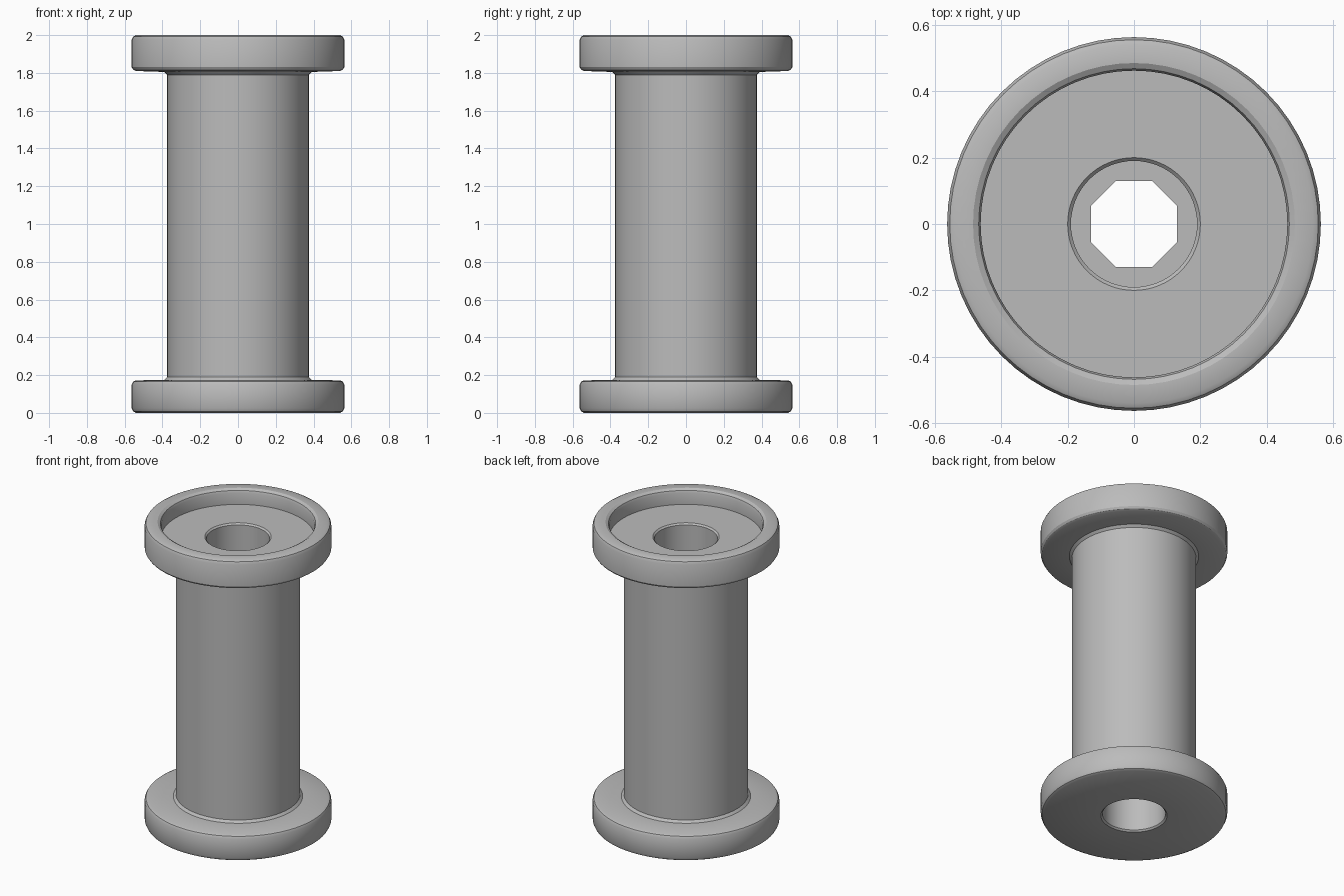
import bpy
import bmesh
from math import cos, sin, pi, radians

cube = bpy.data.objects.get("Cube")
if cube:
    bpy.data.objects.remove(cube)

SEGMENTS = 64


def make_material(name, color):
    mat = bpy.data.materials.new(name)
    mat.use_nodes = True
    mat.diffuse_color = color
    mat.node_tree.nodes["Principled BSDF"].inputs["Base Color"].default_value = color
    return mat


def octagon_radius(apothem, angle):
    step = pi / 4
    return apothem / cos(angle - round(angle / step) * step)


def lathe(name, profile, mat):
    """Spin a closed profile of (radius, z, is_octagonal) around z."""
    bm = bmesh.new()
    rings = []
    for i in range(SEGMENTS):
        a = 2 * pi * i / SEGMENTS
        ring = []
        for r, z, octagonal in profile:
            radius = octagon_radius(r, a) if octagonal else r
            ring.append(bm.verts.new((radius * cos(a), radius * sin(a), z)))
        rings.append(ring)
    n = len(profile)
    for i in range(SEGMENTS):
        here, after = rings[i], rings[(i + 1) % SEGMENTS]
        for j in range(n):
            k = (j + 1) % n
            bm.faces.new((here[j], after[j], after[k], here[k]))
    bmesh.ops.recalc_face_normals(bm, faces=bm.faces)
    mesh = bpy.data.meshes.new(name)
    bm.to_mesh(mesh)
    bm.free()
    mesh.materials.append(mat)
    obj = bpy.data.objects.new(name, mesh)
    bpy.context.collection.objects.link(obj)
    bpy.ops.object.select_all(action='DESELECT')
    obj.select_set(True)
    bpy.context.view_layer.objects.active = obj
    bpy.ops.object.shade_smooth_by_angle(angle=radians(30))
    return obj


grey = make_material("plain grey", (0.5, 0.5, 0.5, 1))

# Outside of the spool: lower flange, barrel, upper flange
outside = [(0.2, 0), (0.54, 0), (0.555, 0.008), (0.563, 0.025),
           (0.563, 0.15), (0.555, 0.165), (0.54, 0.172),
           (0.39, 0.175), (0.375, 0.19),
           (0.375, 1.79), (0.39, 1.805),
           (0.54, 1.81), (0.555, 1.817), (0.563, 1.83),
           (0.563, 1.975), (0.555, 1.992), (0.54, 2.0)]

# Dished top inside the rim
dish = [(0.485, 2.0), (0.468, 1.99), (0.462, 1.975), (0.462, 1.9), (0.2, 1.9)]

# Bore with a narrow eight-sided throat between two wide seats
profile = [(r, z, False) for r, z in outside + dish]
profile += [(0.19, 1.89, False), (0.19, 1.6, False), (0.13, 1.6, True),
            (0.13, 0.3, True), (0.19, 0.3, False), (0.19, 0.01, False)]

lathe("spool", profile, grey)
